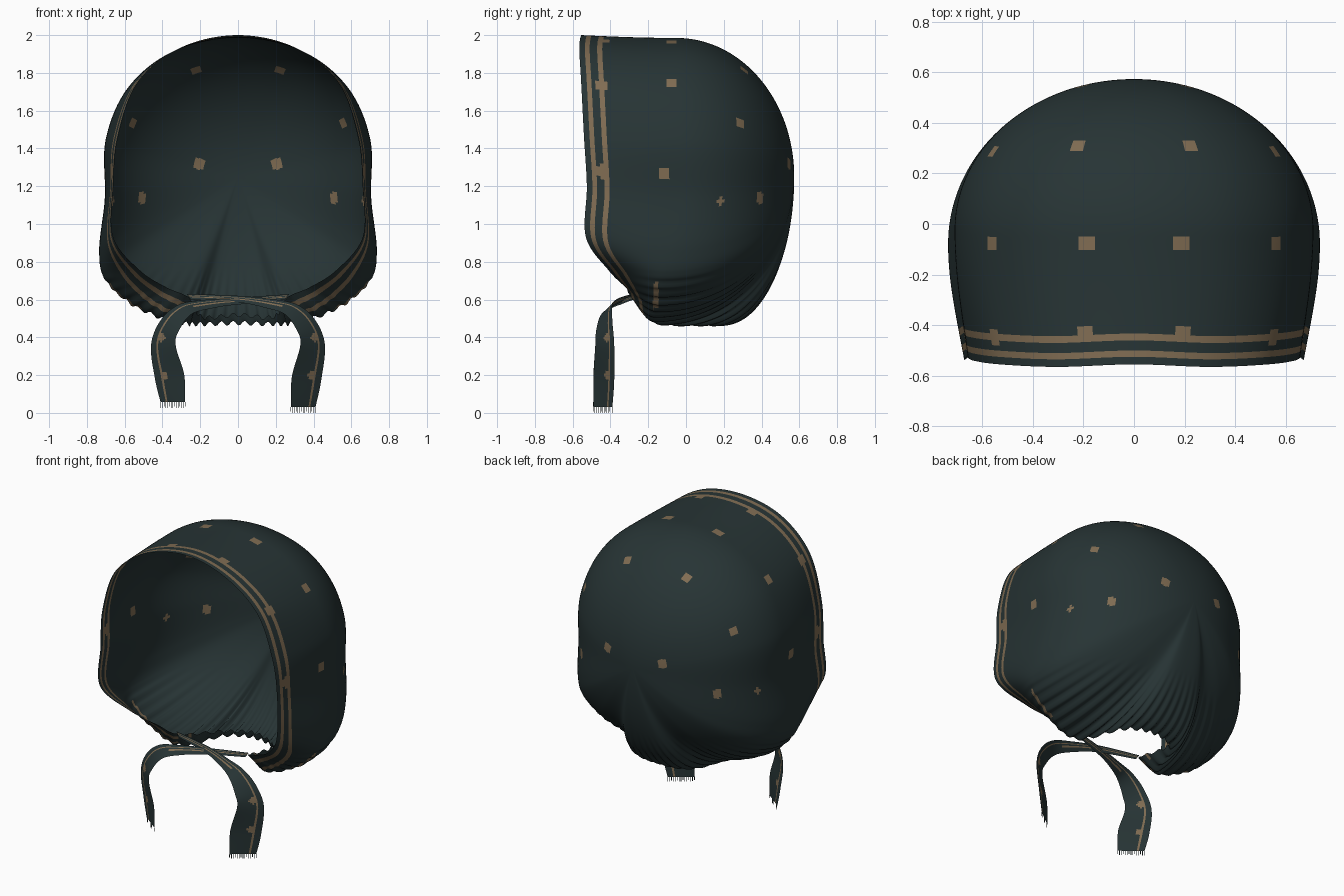
import bpy, bmesh, math
from mathutils import Vector, kdtree

if "Cube" in bpy.data.objects:
    bpy.data.objects.remove(bpy.data.objects["Cube"])


def material(name, rgb):
    m = bpy.data.materials.new(name)
    m.diffuse_color = (*rgb, 1)
    m.use_nodes = True
    m.node_tree.nodes["Principled BSDF"].inputs["Base Color"].default_value = m.diffuse_color
    return m


CLOTH = material("dark_teal_cloth", (0.020, 0.034, 0.035))
GOLD = material("tan_gold_print", (0.215, 0.150, 0.085))


def make_object(name, bm):
    me = bpy.data.meshes.new(name)
    bm.to_mesh(me)
    bm.free()
    for m in (CLOTH, GOLD):
        me.materials.append(m)
    ob = bpy.data.objects.new(name, me)
    bpy.context.collection.objects.link(ob)
    return ob


def catmull(pts, i, u, closed):
    n = len(pts)
    def at(j):
        return Vector(pts[j % n] if closed else pts[max(0, min(n - 1, j))])
    a, b, c, d = at(i - 1), at(i), at(i + 1), at(i + 2)
    return 0.5 * (2 * b + (c - a) * u + (2 * a - 5 * b + 4 * c - d) * u * u
                  + (3 * b - a - 3 * c + d) * u ** 3)


def curve(pts, per, closed=False):
    segs = len(pts) if closed else len(pts) - 1
    out = [catmull(pts, i, j / per, closed) for i in range(segs) for j in range(per)]
    return out if closed else out + [Vector(pts[-1])]


def grid_faces(bm, rows, wrap=False):
    """Faces between successive columns of vertices."""
    vs = [[bm.verts.new(p) for p in r] for r in rows]
    n = len(vs)
    faces = []
    for i in range(n if wrap else n - 1):
        a, b = vs[i], vs[(i + 1) % n]
        for j in range(len(a) - 1):
            f = bm.faces.new((a[j], b[j], b[j + 1], a[j + 1]))
            f.smooth = True
            faces.append((f, i, j))
    return faces


# Half outlines from crown to nape: opening edge and widest ring
EDGE = [(0, -.555, 2.0), (.30, -.565, 1.935), (.53, -.555, 1.75), (.635, -.54, 1.46),
        (.66, -.525, 1.2), (.66, -.53, .93), (.52, -.41, .755), (.38, -.32, .665),
        (.26, -.26, .61), (.19, .10, .51), (0, .18, .52)]
WIDE = [(0, -.05, 1.985), (.34, -.05, 1.915), (.58, -.05, 1.725), (.70, -.03, 1.45),
        (.705, -.02, 1.14), (.735, -.08, .86), (.70, -.11, .70), (.54, -.14, .56),
        (.32, -.15, .48), (.19, .13, .47), (0, .20, .475)]
POLE = Vector((0, .573, 1.25))
PER = 16


def mirrored(half):
    return half + [(-x, y, z) for x, y, z in half[-2:0:-1]]


# Bonnet shell
BAND = [0, .015, .03, .055, .075, .095, .122]
columns = []
for k, (e, w) in enumerate(zip(curve(mirrored(EDGE), PER, True),
                               curve(mirrored(WIDE), PER, True))):
    length = (w - e).length
    scale = 1 / max(length, .2)
    ts = [d * scale for d in BAND]
    ts += [ts[-1] + (1 - ts[-1]) * i / 22 for i in range(1, 23)]
    col = []
    for t in ts:
        s = math.sin(t * math.pi / 2)
        col.append(Vector((e.x + (w.x - e.x) * s, e.y + (w.y - e.y) * t, e.z + (w.z - e.z) * s)))
    for i in range(1, 61):
        a = i / 60 * math.pi / 2
        c, s = math.cos(a), math.sin(a)
        col.append(Vector((w.x * c, w.y + (POLE.y - w.y) * s, POLE.z + (w.z - POLE.z) * c)))
    # gathered pleats towards the neck
    for p in col:
        f = max(0, min(1, (.78 - p.z) / .3)) * max(0, min(1, (p.y + .3) / .15))
        p.z += .013 * f * math.sin(k * 1.25)
        p.x *= 1 + .008 * f * math.sin(k * .7)
    columns.append(col)

bm = bmesh.new()
faces = grid_faces(bm, columns, wrap=True)
half_count = 10 * PER
kd = kdtree.KDTree(len(faces))
for n, (f, i, j) in enumerate(faces):
    c = f.calc_center_median()
    kd.insert(c, n)
    side = min(i, 2 * half_count - 1 - i)
    # twin trim stripes along the opening, plus a short fold stripe at the neck
    stripe = j in (2, 5) and side < 8 * PER
    fold = abs(c.y + .16) < .014 and .55 < c.z < .69
    f.material_index = int(stripe or fold)
kd.balance()

# Printed dots and trim scallops (x, y, z, radius), on both sides
DOTS = [(.21, .54, 1.32, .033), (.215, .31, 1.82, .029), (.55, .28, 1.53, .029),
        (.49, .37, 1.14, .029), (.195, -.075, 1.96, .029), (.555, -.07, 1.74, .027),
        (.70, -.12, 1.27, .030), (.67, .18, 1.13, .018),
        (.185, -.435, 1.965, .034), (.55, -.435, 1.74, .034), (.67, -.44, 1.28, .034)]
for x, y, z, r in DOTS:
    for s in (-1, 1):
        centre = kd.find((s * x, y, z))[0]
        for _, n, _ in kd.find_range(centre, r):
            faces[n][0].material_index = 1
bmesh.ops.remove_doubles(bm, verts=bm.verts, dist=1e-5)
make_object("bonnet_shell", bm)

# Tie ribbons, crossing under the chin
OUTER = [(-.27, -.27, .63), (0, -.32, .62), (.20, -.37, .60), (.32, -.39, .57),
         (.41, -.39, .49), (.46, -.38, .36), (.44, -.38, .17), (.41, -.39, .03)]
INNER = [(-.25, -.28, .60), (0, -.345, .585), (.15, -.40, .555), (.25, -.45, .52),
         (.31, -.475, .44), (.33, -.48, .36), (.285, -.49, .19), (.28, -.49, .03)]
for side, name in ((1, "right_tie"), (-1, "left_tie")):
    bm = bmesh.new()
    rows = []
    for o, i in zip(curve(OUTER, 12), curve(INNER, 12)):
        # second ribbon passes just below, and ends a little higher
        drop = 0 if side > 0 else -.012 * max(0, 1 - abs(o.x) / .3)
        lift = 0 if side > 0 else .03 * max(0, 1 - o.z / .3)
        row = [i.lerp(o, j / 14) for j in range(15)]
        rows.append([Vector((p.x * side, p.y, p.z + drop + lift)) for p in row])
    for f, i, j in grid_faces(bm, rows):
        c = f.calc_center_median()
        dot = min(math.hypot((abs(c.x) - x) * 1.2, c.z - z)
                  for x, z in ((.39, .20), (.405, .40))) < .023
        f.material_index = int(dot or j == 10 or (j in (6, 7) and i < 30))
    # frayed threads
    end = rows[-1]
    for n in range(15):
        p = end[0].lerp(end[-1], n / 14)
        d = (end[-1] - end[0]).normalized() * .002
        drop = Vector((0, 0, -.03 if n % 3 else -.022))
        bm.faces.new([bm.verts.new(q) for q in (p - d, p + d, p + d + drop, p - d + drop)])
    make_object(name, bm)
